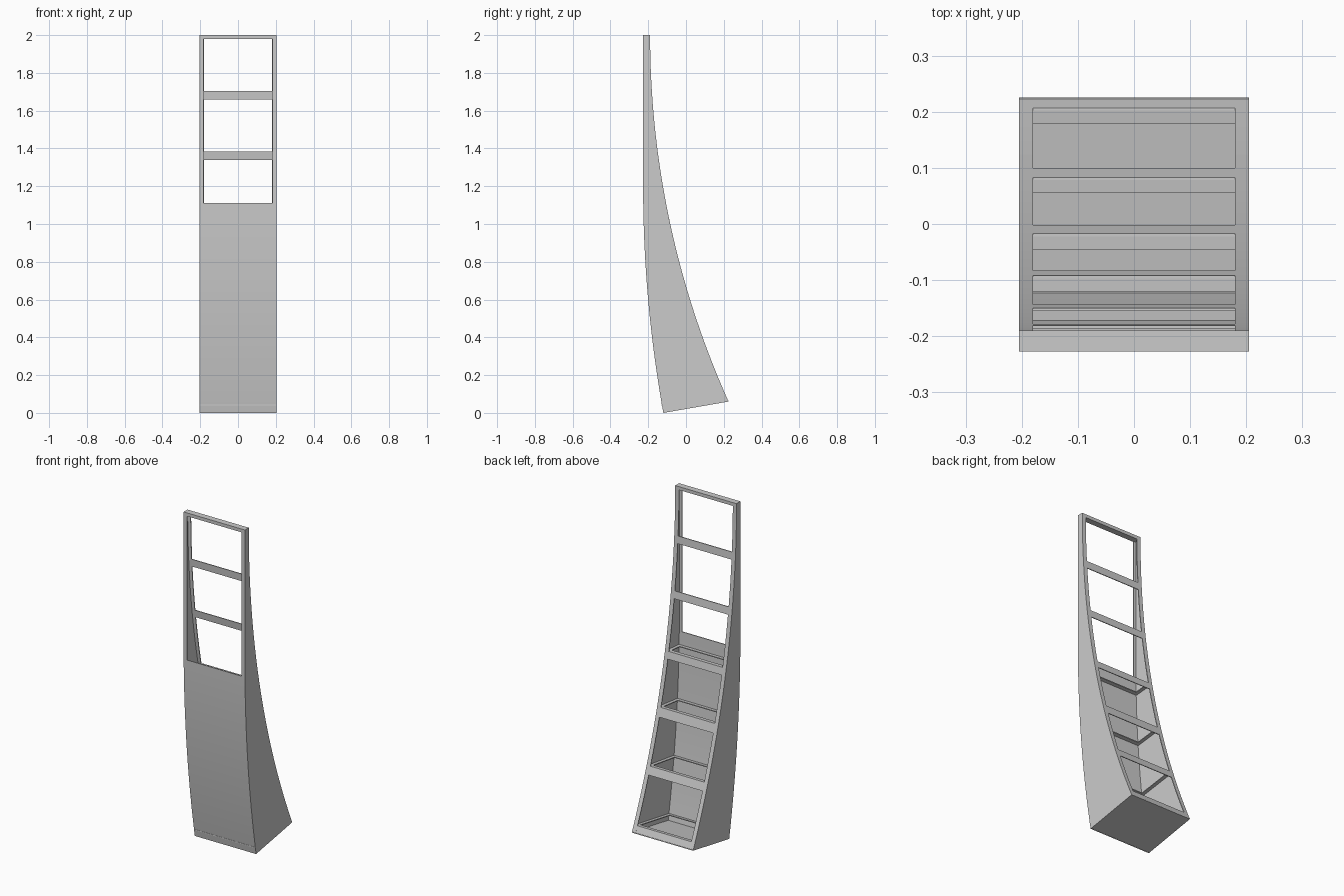
import bpy, bmesh, math

if "Cube" in bpy.data.objects:
    bpy.data.objects.remove(bpy.data.objects["Cube"])

W, HOLE, T = 0.205, 0.18, 0.005      # half width, half opening, skin thickness


def back_y(z):
    r = 4.742
    return -0.19 + r - math.sqrt(r * r - (2 - z) ** 2)


def front_y(z):
    r, d = 6.78, max(0, 1.2 - z)
    return -0.227 + r - math.sqrt(r * r - d * d)


def curve(fn, z0, z1, shift=0.0):
    n = max(1, round((z1 - z0) / 0.06))
    zs = [z0 + (z1 - z0) * i / n for i in range(n + 1)]
    return [(fn(z) + shift, z) for z in zs]


def add_prism(bm, pts, x0, x1):
    """Extrude a closed y-z profile from x0 to x1."""
    a = [bm.verts.new((x0, y, z)) for y, z in pts]
    b = [bm.verts.new((x1, y, z)) for y, z in pts]
    bm.faces.new(a)
    bm.faces.new(b[::-1])
    for i in range(len(pts)):
        j = (i + 1) % len(pts)
        bm.faces.new((a[i], a[j], b[j], b[i]))


def make(name, pieces):
    bm = bmesh.new()
    for pts, x0, x1 in pieces:
        add_prism(bm, pts, x0, x1)
    bmesh.ops.recalc_face_normals(bm, faces=bm.faces)
    me = bpy.data.meshes.new(name)
    bm.to_mesh(me)
    bm.free()
    ob = bpy.data.objects.new(name, me)
    bpy.context.collection.objects.link(ob)
    return ob


def band(fn, z0, z1, inward):
    return curve(fn, z0, z1) + curve(fn, z0, z1, inward)[::-1]


# Curved side walls
side = curve(front_y, 0, 2) + curve(back_y, 0.06, 2)[::-1]
make("left_side", [(side, -W, -W + T)])
make("right_side", [(side, W - T, W)])

# Back frame: two stiles and a rail between every opening
make("back_stiles", [(band(back_y, 0.06, 2, -T), s * HOLE, s * W) for s in (-1, 1)])
rails = [(0.06, 0.101), (0.367, 0.414), (0.678, 0.731), (0.998, 1.041),
         (1.34, 1.385), (1.66, 1.705), (1.98, 2.0)]
for i, (z0, z1) in enumerate(rails):
    make(f"back_rail_{i + 1}", [(band(back_y, z0, z1, -T), -HOLE, HOLE)])

# Front: closed lower panel and a single tall opening above it
make("front_panel", [(band(front_y, 0, 1.11, T), -W, W)])
make("front_stiles", [(band(front_y, 1.11, 2, T), s * 0.183, s * W) for s in (-1, 1)])
make("front_top_rail", [(band(front_y, 1.98, 2, T), -0.183, 0.183)])

# Closed base and top cap
make("base", [([(-0.12, 0), (0.225, 0.06), (0.225, 0.06 + T), (-0.12, T)], -W, W)])
make("top_cap", [([(-0.227, 2), (-0.19, 2), (-0.19, 1.98), (-0.227, 1.98)], -W, W)])

# Open-centred shelf frames, sloping gently toward the front
RIM = 0.028
for i, (_, zb) in enumerate(rails[:4]):
    yb = back_y(zb)
    slope = 0.174 * (2 - zb) / 1.94
    yf = front_y(zb - slope * 0.3)

    def slab(y0, y1):
        z0, z1 = zb - slope * (yb - y0), zb - slope * (yb - y1)
        return [(y0, z0), (y1, z1), (y1, z1 - T), (y0, z0 - T)]

    make(f"shelf_frame_{i + 1}", [
        (slab(yb - RIM, yb), -W, W),
        (slab(yf, yf + RIM), -W, W),
        (slab(yf + RIM, yb - RIM), -W, -HOLE),
        (slab(yf + RIM, yb - RIM), HOLE, W)])
